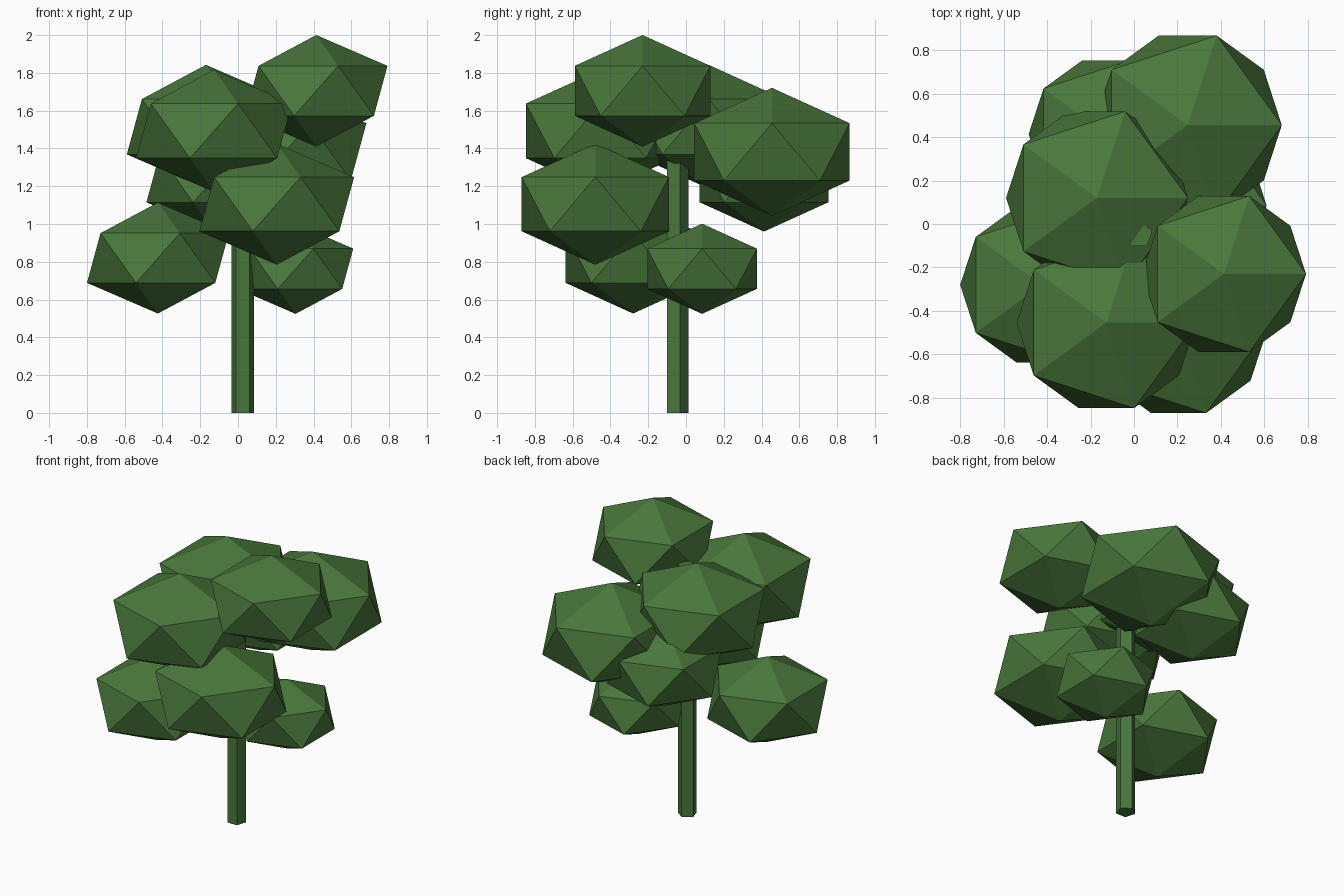
import bpy

cube = bpy.data.objects.get("Cube")
if cube:
    bpy.data.objects.remove(cube, do_unlink=True)

# One green for the whole tree
green = bpy.data.materials.new("leaf_green")
green.use_nodes = True
color = (0.068, 0.185, 0.045, 1.0)
green.diffuse_color = color
green.node_tree.nodes["Principled BSDF"].inputs["Base Color"].default_value = color


def finish(name):
    obj = bpy.context.object
    obj.name = name
    obj.data.materials.append(green)
    bpy.ops.object.shade_flat()
    return obj


# Five-sided trunk, its tip just breaking through the crown
TRUNK_TOP = 1.71
bpy.ops.mesh.primitive_cylinder_add(vertices=5, radius=0.062, depth=TRUNK_TOP,
                                    location=(0.025, -0.05, TRUNK_TOP / 2))
finish("trunk")

# Foliage clumps: flattened twenty-sided balls (x, y, z, radius)
SQUASH = 0.7
clumps = {
    "foliage_top": (0.414, -0.23, 1.705, 0.422),
    "foliage_upper_front": (-0.127, -0.454, 1.493, 0.462),
    "foliage_upper_middle": (-0.17, 0.12, 1.515, 0.468),
    "foliage_upper_back": (0.247, 0.455, 1.382, 0.484),
    "foliage_middle_front": (0.205, -0.48, 1.105, 0.458),
    "foliage_middle_back": (-0.127, 0.413, 1.24, 0.4),
    "foliage_lower_right": (-0.424, -0.28, 0.82, 0.42),
    "foliage_lower_left": (0.305, 0.085, 0.763, 0.341),
}
for name, (x, y, z, radius) in clumps.items():
    bpy.ops.mesh.primitive_ico_sphere_add(subdivisions=1, radius=radius,
                                          location=(x, y, z))
    finish(name).scale.z = SQUASH
